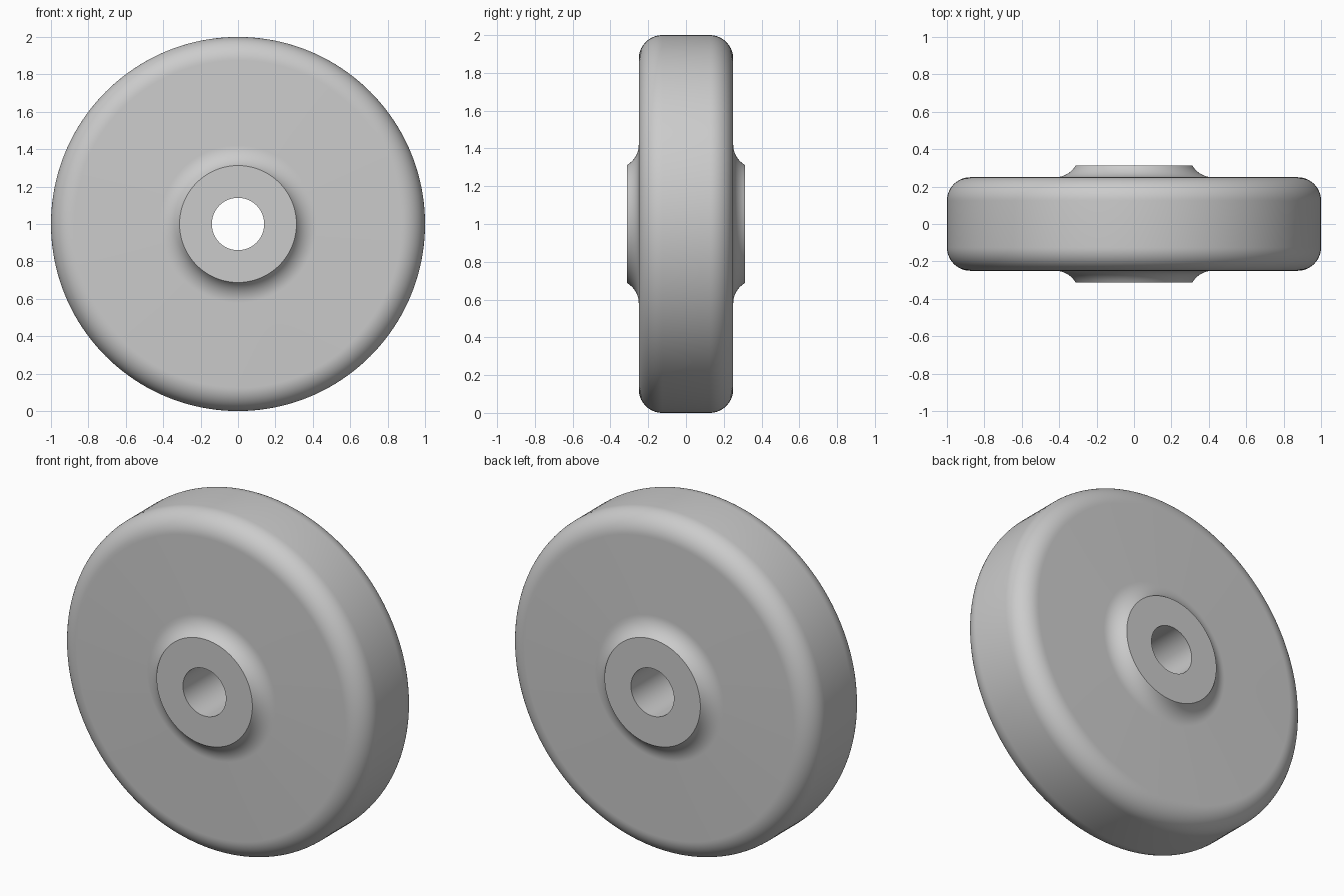
import bpy
import bmesh
from math import cos, sin, pi, radians
from mathutils import Vector

cube = bpy.data.objects.get("Cube")
if cube:
    bpy.data.objects.remove(cube, do_unlink=True)

BORE, HUB, RIM = 0.14, 0.3125, 1.0
HALF_WIDTH, HALF_HUB, FILLET = 0.25, 0.3125, 0.125
SEGMENTS = 160


def arc(cx, cy, start, end, steps):
    """Points (radius, depth) along a fillet arc, angles in degrees."""
    angles = [radians(start + (end - start) * i / steps) for i in range(steps + 1)]
    return [(cx + FILLET * cos(a), cy + FILLET * sin(a)) for a in angles]


# Half cross-section: bore edge, hub face, concave hub fillet, rounded rim
half = [(BORE, HALF_HUB)]
half += arc(HUB + FILLET * cos(pi / 6), HALF_WIDTH + FILLET, 210, 270, 10)
half += arc(RIM - FILLET, HALF_WIDTH - FILLET, 90, 0, 14)
profile = half + [(r, -y) for r, y in reversed(half)]

# Revolve the closed section around the axle
bm = bmesh.new()
verts = [bm.verts.new((r, y, 0)) for r, y in profile]
edges = [bm.edges.new((v, verts[(i + 1) % len(verts)])) for i, v in enumerate(verts)]
bmesh.ops.spin(bm, geom=verts + edges, cent=(0, 0, 0), axis=(0, 1, 0),
               angle=2 * pi, steps=SEGMENTS, use_duplicate=False)
bmesh.ops.remove_doubles(bm, verts=bm.verts, dist=0.0001)
bmesh.ops.recalc_face_normals(bm, faces=bm.faces)
bmesh.ops.translate(bm, verts=bm.verts, vec=Vector((0, 0, RIM)))

mesh = bpy.data.meshes.new("wheel")
bm.to_mesh(mesh)
bm.free()
wheel = bpy.data.objects.new("wheel", mesh)
bpy.context.collection.objects.link(wheel)

# Single plain grey
grey = bpy.data.materials.new("light_grey")
grey.use_nodes = True
colour = (0.6, 0.6, 0.6, 1)
grey.diffuse_color = colour
grey.node_tree.nodes["Principled BSDF"].inputs["Base Color"].default_value = colour
mesh.materials.append(grey)

# Smooth fillets, crisp hub and bore edges
bpy.ops.object.select_all(action="DESELECT")
wheel.select_set(True)
bpy.context.view_layer.objects.active = wheel
bpy.ops.object.shade_smooth_by_angle(angle=radians(30))
